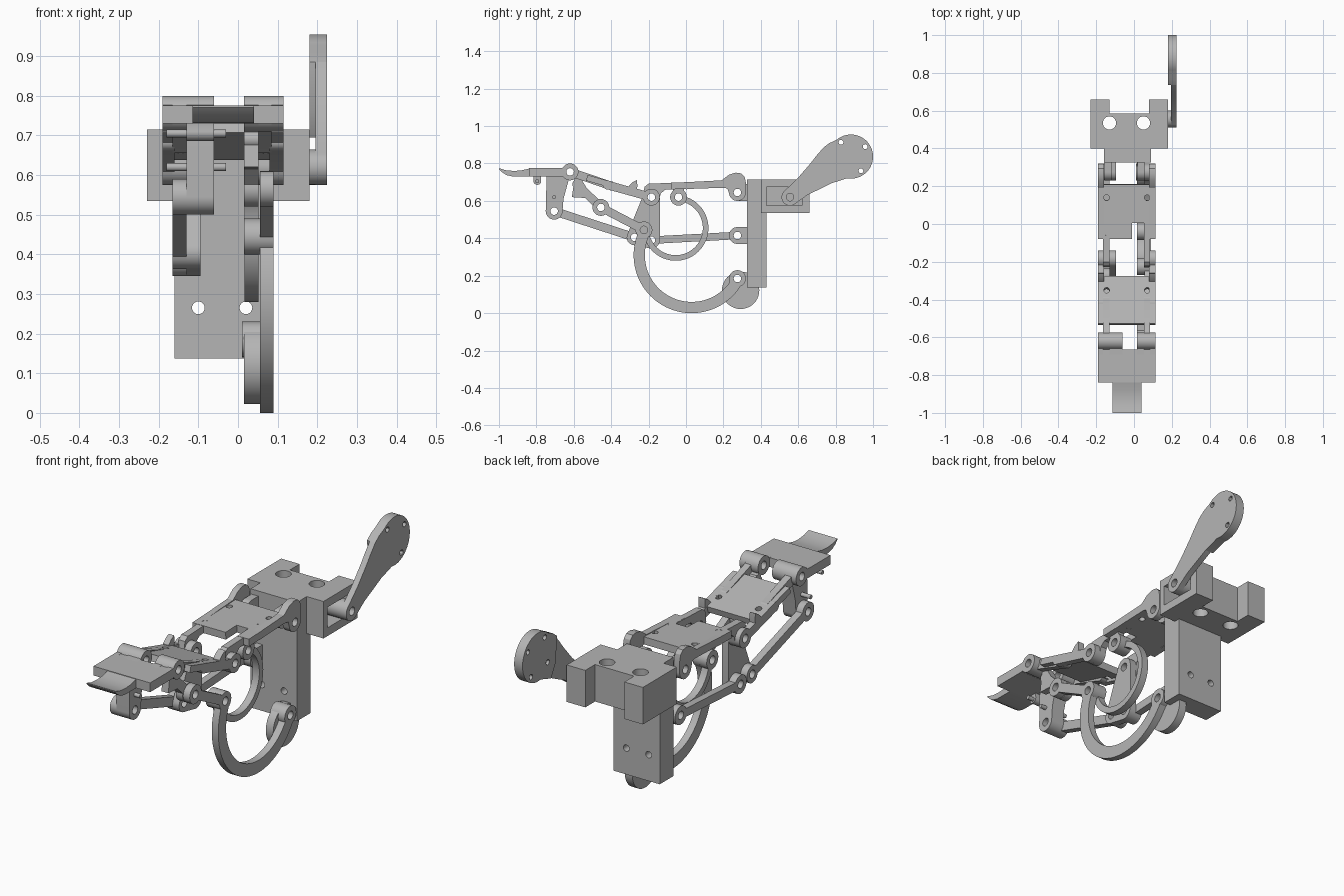
import bpy, bmesh
from math import sin, cos, pi, asin, atan2, radians
from mathutils import Matrix

if "Cube" in bpy.data.objects:
    bpy.data.objects.remove(bpy.data.objects["Cube"])

grey = bpy.data.materials.new("plain grey")
grey.use_nodes = True
COLOUR = (0.46, 0.46, 0.46, 1)
grey.diffuse_color = COLOUR
grey.node_tree.nodes["Principled BSDF"].inputs["Base Color"].default_value = COLOUR

# Drawing planes: side = (y, z) along x, top = (x, y) along z, back = (x, z) along -y
SIDE = Matrix(((0, 0, 1, 0), (1, 0, 0, 0), (0, 1, 0, 0), (0, 0, 0, 1)))
TOP = Matrix.Identity(4)
BACK = Matrix(((1, 0, 0, 0), (0, 0, -1, 0), (0, 1, 0, 0), (0, 0, 0, 1)))
made = []


def arc(c, r, a0, a1, n=24):
    return [(c[0] + r * cos(radians(a0 + (a1 - a0) * i / n)),
             c[1] + r * sin(radians(a0 + (a1 - a0) * i / n))) for i in range(n + 1)]


def circle(c, r, n=24):
    return arc(c, r, 0, 360, n)[:-1]


def rect(u0, u1, v0, v1):
    return [(u0, v0), (u1, v0), (u1, v1), (u0, v1)]


def plate(name, loops, w0, w1, frame=SIDE):
    """Extrude a flat outline (first loop) with holes (other loops) from w0 to w1."""
    cu = bpy.data.curves.new(name, "CURVE")
    cu.dimensions, cu.fill_mode, cu.extrude = "2D", "BOTH", (w1 - w0) / 2
    for pts in loops:
        sp = cu.splines.new("POLY")
        sp.points.add(len(pts) - 1)
        for p, q in zip(sp.points, pts):
            p.co = (q[0], q[1], 0, 1)
        sp.use_cyclic_u = True
    tmp = bpy.data.objects.new(name, cu)
    me = bpy.data.meshes.new_from_object(tmp)
    bpy.data.objects.remove(tmp)
    bm = bmesh.new()
    bm.from_mesh(me)
    bmesh.ops.remove_doubles(bm, verts=bm.verts, dist=1e-5)
    bm.transform(frame @ Matrix.Translation((0, 0, (w0 + w1) / 2)))
    bmesh.ops.recalc_face_normals(bm, faces=bm.faces)
    bm.to_mesh(me)
    bm.free()
    me.name = name
    me.materials.clear()
    me.materials.append(grey)
    ob = bpy.data.objects.new(name, me)
    bpy.context.collection.objects.link(ob)
    made.append(ob)
    return ob


R, HOLE = 0.045, 0.02


def hub(name, c, x0, x1, r=R, hole=HOLE):
    return plate(name, [circle(c, r)] + ([circle(c, hole)] if hole else []), x0, x1)


def link(name, a, b, x0, x1, w=0.045, ra=R, rb=R, holes="ab"):
    """Bar of width w with a round eye at each end."""
    t = atan2(b[1] - a[1], b[0] - a[0]) * 180 / pi
    pa, pb = (asin(min(1, w / 2 / r)) * 180 / pi for r in (ra, rb))
    outline = arc(a, ra, t + pa, t + 360 - pa) + arc(b, rb, t + 180 + pb, t + 540 - pb)
    loops = [outline] + [circle(p, HOLE) for k, p in (("a", a), ("b", b)) if k in holes]
    return plate(name, loops, x0, x1)


# Pivot points (y, z)
KNUCKLE, LOWER, MOTOR = (0.275, 0.645), (0.275, 0.415), (0.275, 0.185)
MID, MID_LOW, MID_REAR = (-0.185, 0.62), (-0.185, 0.39), (-0.275, 0.405)
CRANK, SPRING, ROCKER = (-0.225, 0.445), (-0.04, 0.62), (-0.455, 0.565)
TIP, TIP_LOW = (-0.62, 0.755), (-0.705, 0.545)
OUTER = ((-0.19, -0.16), (0.08, 0.115))
INNER = ((-0.165, -0.13), (0.052, 0.085))

# Base block with rear prongs, bolt holes and a side pocket
block = plate("base_block", [
    [(-0.16, 0.325), (0.09, 0.325), (0.09, 0.40), (0.18, 0.40), (0.18, 0.66), (0.08, 0.66),
     (0.08, 0.585), (-0.13, 0.585), (-0.13, 0.66), (-0.23, 0.66), (-0.23, 0.40), (-0.16, 0.40)],
    circle((-0.13, 0.535), 0.035), circle((0.05, 0.535), 0.035)], 0.535, 0.715, TOP)
cutter = plate("pocket_cutter", [rect(0.43, 0.62, 0.575, 0.675)], 0.09, 0.25)
made.remove(cutter)
cutter.hide_render = True
cutter.hide_set(True)
mod = block.modifiers.new("pocket", "BOOLEAN")
mod.operation, mod.solver, mod.object = "DIFFERENCE", "EXACT", cutter
bpy.context.view_layer.update()
cut = bpy.data.meshes.new_from_object(block.evaluated_get(bpy.context.evaluated_depsgraph_get()))
block.modifiers.clear()
block.data = cut
bpy.data.objects.remove(cutter)

# Upright post and its ears
plate("base_post", [rect(-0.16, 0.09, 0.137, 0.54), circle((-0.1, 0.265), 0.016),
                    circle((0.02, 0.265), 0.016)], -0.43, -0.325, BACK)
for x0, x1 in ((-0.155, -0.118), (0.018, 0.055)):
    link("knuckle_ear", KNUCKLE, (0.35, 0.645), x0, x1, 0.09, holes="a")
link("lower_ear", LOWER, (0.37, 0.415), -0.13, -0.095, 0.09, holes="a")
plate("crank_guard", [circle((0.292, 0.122), 0.1, 40), circle(MOTOR, HOLE)], 0.015, 0.055)
hub("crank_guard_boss", MOTOR, 0.01, 0.055)

# Swinging side arm with a round mounting disc
arm_end, disc = (0.556, 0.62), (0.882, 0.837)
hub("side_arm_shaft", arm_end, 0.09, 0.222)
plate("side_arm", [arc(arm_end, R, 125, 310) + [(0.65, 0.632), (0.717, 0.664), (0.78, 0.695)]
                   + arc(disc, 0.06, -100, 130)
                   + [(0.735, 0.885), (0.70, 0.845), (0.665, 0.80), (0.60, 0.725)],
                   circle(arm_end, HOLE)], 0.195, 0.225)
plate("side_arm_disc", [arc(disc, 0.118, -100, 130, 40)
                        + [(0.765, 0.908), (0.735, 0.885), (0.745, 0.76), (0.78, 0.695)]]
      + [circle((disc[0] + 0.093 * cos(a), disc[1] + 0.093 * sin(a)), 0.013, 12)
         for a in (radians(35 + 90 * k) for k in range(4))], 0.18, 0.225)


# First finger segment: notched plate, humped rear arms, front arms
def tilted(y, z, angle):
    return Matrix.Translation((0, y, z)) @ Matrix.Rotation(angle, 4, "X")


plate("first_plate", [
    [(-0.19, -0.145), (-0.01, -0.145), (-0.01, -0.06), (0.055, -0.06), (0.055, -0.145),
     (0.115, -0.145), (0.115, 0.145), (-0.19, 0.145)],
    *[circle(p, 0.015, 16) for p in ((-0.145, 0.075), (-0.145, -0.11), (0.07, 0.075), (0.07, -0.015))]],
    -0.018, 0.018, tilted(0.065, 0.684, 0.03))
for (o0, o1), (i0, i1) in zip(OUTER, INNER):
    plate("first_rear_arm", [
        arc(KNUCKLE, R, 190, 360) + [(0.32, 0.70), (0.313, 0.73), (0.295, 0.747), (0.265, 0.751),
                                     (0.23, 0.74), (0.19, 0.71), (0.0, 0.70), (0.0, 0.662),
                                     (0.19, 0.675), (0.222, 0.665)],
        circle(KNUCKLE, HOLE)], o0, o1)
    plate("first_front_arm", [
        arc(MID, R, 165, 355) + [(-0.135, 0.64), (-0.11, 0.66), (0.1, 0.668), (0.1, 0.703),
                                 (-0.2, 0.692), (-0.222, 0.675)],
        circle(MID, HOLE)], i0, i1)
hub("spring_boss", SPRING, 0.05, 0.085)
plate("spring_bracket", [rect(-0.07, -0.01, 0.65, 0.685)], 0.052, 0.085)

# Second finger segment: sloped plate, arms, stop tabs
plate("second_plate", [rect(-0.19, 0.115, -0.13, 0.13)] +
      [circle((x, y), 0.015, 16) for x in (-0.145, 0.07) for y in (0.052, -0.036)],
      -0.016, 0.016, tilted(-0.405, 0.688, -0.273))
for (o0, o1), (i0, i1) in zip(OUTER, INNER):
    link("second_rear_arm", MID, (-0.42, 0.685), o0, o1, rb=0.024, holes="a")
    link("second_front_arm", (-0.40, 0.68), TIP, i0, i1, ra=0.024, holes="b")
    plate("stop_tab", [[(-0.31, 0.645), (-0.305, 0.68), (-0.285, 0.70), (-0.262, 0.712),
                        (-0.26, 0.68), (-0.265, 0.64)]], o0, o1)

# Fingertip: plate, curved lip, hinge knuckles, drive lever
plate("tip_plate", [rect(-0.84, -0.665, 0.73, 0.775)], -0.19, 0.115)
plate("tip_lip", [[(-1.0, 0.775), (-0.965, 0.764), (-0.92, 0.76), (-0.88, 0.763), (-0.83, 0.775),
                   (-0.83, 0.73), (-0.93, 0.731), (-0.96, 0.738), (-0.985, 0.754), (-1.0, 0.77)]],
      -0.115, 0.04)
for x0, x1 in ((-0.19, -0.165), (-0.13, -0.06), (0.015, 0.052), (0.085, 0.115)):
    link("tip_knuckle", TIP, (-0.69, 0.7525), x0, x1, 0.045, rb=0.0226, holes="a")
plate("tip_lever", [arc(TIP_LOW, R, 180, 350) + [(-0.655, 0.61), (-0.625, 0.72), (-0.64, 0.74),
                                                 (-0.745, 0.74)],
                    circle(TIP_LOW, HOLE)], -0.13, -0.06)
link("tip_hook", (-0.795, 0.707), (-0.795, 0.745), -0.13, -0.06, 0.04, 0.021, 0.021, "")
for c in ((-0.795, 0.705), (-0.705, 0.62)):
    hub("band_pin", c, -0.18, -0.03, 0.01, None)

# Left linkage: lower bar, joining plate, long bar to the fingertip
link("lower_bar", LOWER, MID_LOW, -0.165, -0.13, 0.04)
plate("joining_plate", [
    arc(MID, R, 0, 160, 12) + arc(MID_REAR, 0.042, 155, 265, 12) + arc(MID_LOW, R, 250, 360, 12),
    *[circle(p, HOLE) for p in (MID, MID_LOW, MID_REAR)]], -0.13, -0.095)
link("long_bar", MID_REAR, TIP_LOW, -0.165, -0.13, 0.045, 0.042)


# Right linkage: two curved links, rocker bar and rocker lever
def curved_link(name, c, r, width, a0, a1, x0, x1):
    plate(name, [arc(c, r + width / 2, a0, a1, 56) + arc(c, r - width / 2, a1, a0, 56)], x0, x1)


curved_link("big_curved_link", (0.03, 0.31), 0.28, 0.06, 157, 328, 0.055, 0.09)
hub("big_link_eye", MOTOR, 0.055, 0.09)
link("rocker_bar", CRANK, ROCKER, 0.055, 0.09)
curved_link("small_curved_link", (-0.055, 0.455), 0.16, 0.03, 193, 435, 0.016, 0.052)
for c in (CRANK, SPRING):
    hub("small_link_eye", c, 0.015, 0.055)
link("rocker_lever", ROCKER, (-0.585, 0.69), 0.015, 0.052, rb=0.0226, holes="a")
plate("rocker_tab", [[(-0.61, 0.62), (-0.53, 0.615), (-0.52, 0.65), (-0.565, 0.725), (-0.595, 0.73)]],
      0.015, 0.052)

# Smooth round walls, keep edges sharp
bpy.ops.object.select_all(action="DESELECT")
for ob in made:
    ob.select_set(True)
bpy.context.view_layer.objects.active = block
bpy.ops.object.shade_smooth_by_angle(angle=radians(30))
